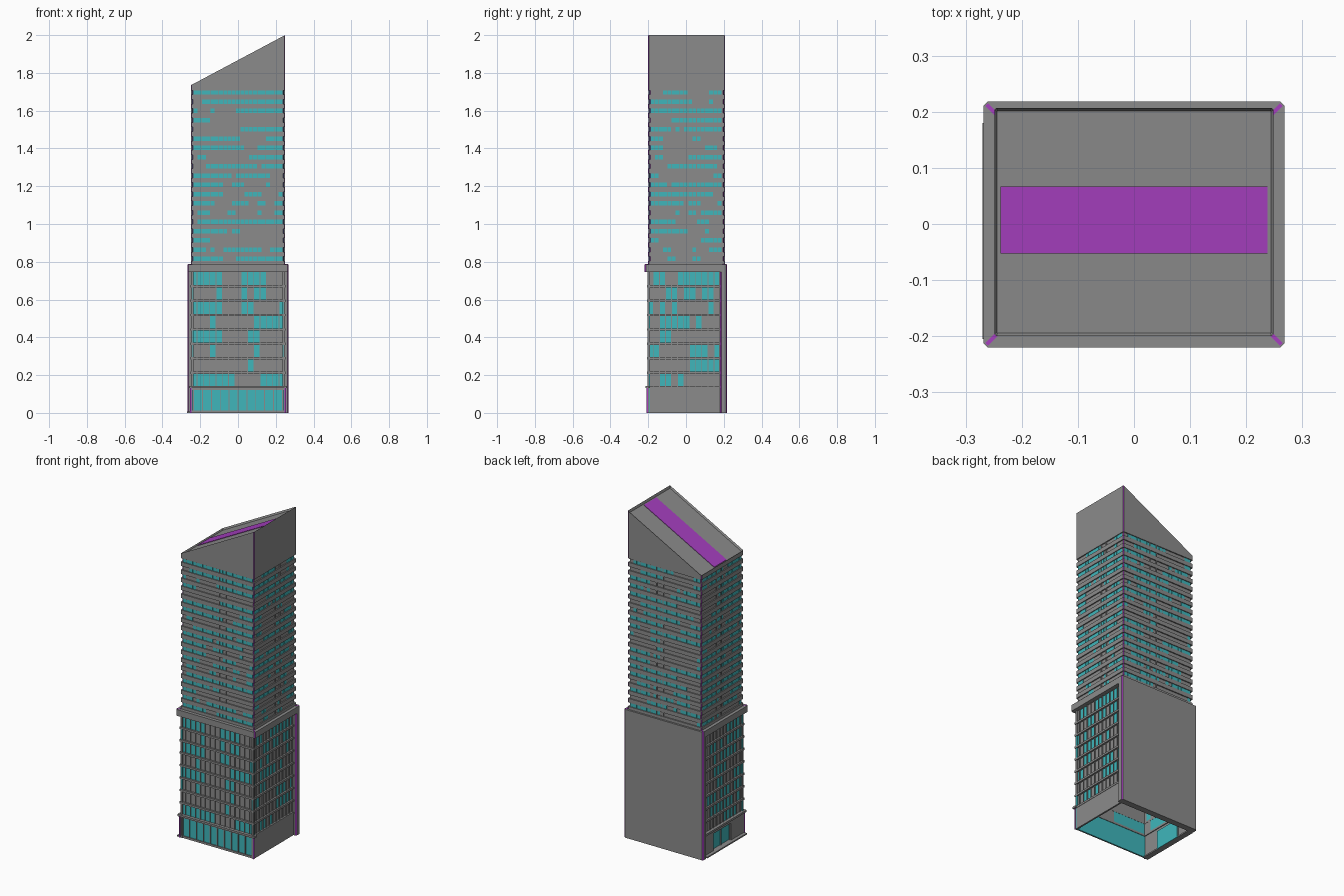
import bpy, bmesh, random

random.seed(7)
cube = bpy.data.objects.get("Cube")
if cube:
    bpy.data.objects.remove(cube, do_unlink=True)

GREY, TEAL, PURPLE = range(3)


def material(name, rgb):
    m = bpy.data.materials.new(name)
    m.use_nodes = True
    m.diffuse_color = (*rgb, 1)
    m.node_tree.nodes["Principled BSDF"].inputs["Base Color"].default_value = (*rgb, 1)
    return m


MATS = [material("concrete grey", (0.26, 0.26, 0.26)),
        material("lit glass teal", (0.05, 0.47, 0.50)),
        material("corner purple", (0.38, 0.05, 0.52))]


def prism(bm, pts, z0, z1, mat=GREY):
    """Extruded outline; diagonal chamfer sides turn purple."""
    low = [bm.verts.new((x, y, z0)) for x, y in pts]
    high = [bm.verts.new((x, y, z1)) for x, y in pts]
    n = len(pts)
    faces = [bm.faces.new(low[::-1]), bm.faces.new(high)]
    for i in range(n):
        j = (i + 1) % n
        f = bm.faces.new((low[i], low[j], high[j], high[i]))
        d = high[j].co - high[i].co
        f.material_index = PURPLE if n == 8 and d.x and d.y else mat
    for f in faces:
        f.material_index = mat
    return faces[1]


def box(bm, x0, x1, y0, y1, z0, z1, mat=GREY, c=0):
    if c:
        pts = [(x0 + c, y0), (x1 - c, y0), (x1, y0 + c), (x1, y1 - c),
               (x1 - c, y1), (x0 + c, y1), (x0, y1 - c), (x0, y0 + c)]
    else:
        pts = [(x0, y0), (x1, y0), (x1, y1), (x0, y1)]
    return prism(bm, pts, z0, z1, mat)


def side_box(bm, side, a, b, inner, outer, z0, z1, mat=GREY):
    """Box on a wall: a..b runs along it, inner..outer goes outward."""
    lo, hi = sorted((inner, outer))
    if side in "front back":
        box(bm, a, b, lo, hi, z0, z1, mat)
    else:
        box(bm, lo, hi, a, b, z0, z1, mat)


def finish(name, bm):
    me = bpy.data.meshes.new(name)
    bm.to_mesh(me)
    bm.free()
    for m in MATS:
        me.materials.append(m)
    ob = bpy.data.objects.new(name, me)
    bpy.context.collection.objects.link(ob)
    return ob


def lit_row(count, chance, keep):
    """Random runs of lit cells."""
    on, row = random.random() < chance, []
    for _ in range(count):
        if random.random() > keep:
            on = random.random() < chance
        row.append(on)
    return row


# Podium window walls: thin panes, mullions
FLOOR, BASE, TOP = 0.0762, 0.137, 0.747
walls = [("front", -0.25, 0.25, -0.205, 1, 15),
         ("left", -0.205, 0.18, 0.25, -1, 12),
         ("right", -0.205, 0.18, -0.25, 1, 12)]
for side, a, b, face, inward, cols in walls:
    bm = bmesh.new()
    w = (b - a) / cols
    back, pane = face + inward * 0.014, face + inward * 0.009
    for r in range(8):
        z = BASE + r * FLOOR
        for c, on in enumerate(lit_row(cols, 0.42, 0.3)):
            side_box(bm, side, a + c * w, a + (c + 1) * w, back, pane,
                     z, z + FLOOR, TEAL if on else GREY)
    for c in range(cols + 1):
        m = min(max(a + c * w, a + 0.003), b - 0.003)
        side_box(bm, side, m - 0.002, m + 0.002, pane, face + inward * 0.004, BASE, TOP)
    finish(side + "_podium_windows", bm)

# Floor ledges around the three open sides
bm = bmesh.new()
for r in range(8):
    z = BASE + r * FLOOR
    o = 0.010 if r == 0 else 0.002
    box(bm, -0.25 - o, 0.25 + o, -0.205 - o, -0.190, z - 0.006, z + 0.006)
    for s in (-1, 1):
        lo, hi = sorted((s * 0.235, s * (0.25 + (o if s < 0 else 0.002))))
        box(bm, lo, hi, -0.205, 0.185, z - 0.006, z + 0.006)
finish("podium_ledges", bm)

# Ground floor: glazed front, plain left wall, right wall with a recessed door
bm = bmesh.new()
box(bm, -0.25, 0.25, -0.197, -0.193, 0.0, 0.132, TEAL)
for z0, z1 in ((0.0, 0.012), (0.122, 0.132)):
    box(bm, -0.25, 0.25, -0.203, -0.197, z0, z1)
for i in range(11):
    x = -0.235 + i * 0.047
    box(bm, x - 0.0025, x + 0.0025, -0.203, -0.197, 0.012, 0.122)
box(bm, 0.24, 0.25, -0.205, 0.18, 0, 0.132)
for y0, y1 in ((-0.205, -0.08), (0.09, 0.18)):
    box(bm, -0.25, -0.24, y0, y1, 0, 0.132)
box(bm, -0.25, -0.24, -0.08, 0.09, 0.112, 0.132)
for s in (-1, 1):
    box(bm, s * 0.25 - 0.003, s * 0.25 + 0.003, -0.208, -0.202, 0, 0.132, PURPLE)
finish("ground_floor_walls", bm)

bm = bmesh.new()
box(bm, -0.236, -0.232, -0.08, 0.09, 0, 0.112, TEAL)
for y in (-0.08, 0.005, 0.09):
    box(bm, -0.242, -0.236, y - 0.003, y + 0.003, 0, 0.112)
box(bm, -0.27, -0.235, -0.205, 0.18, 0, 0.008)
finish("side_entrance", bm)

# Blank rear slab with chamfered corners
bm = bmesh.new()
box(bm, -0.268, 0.268, 0.18, 0.218, 0, 0.785, c=0.007)
finish("rear_slab", bm)

# Cornice with purple mitre strips on top
bm = bmesh.new()
box(bm, -0.268, 0.268, -0.22, 0.217, 0.747, 0.785, c=0.007)
for sx in (-1, 1):
    for sy, yo in ((-1, -0.217), (1, 0.215)):
        x, y, w = sx * 0.265, yo, 0.005
        ix, iy = x - sx * 0.018, y - sy * 0.018
        pts = [(x - sx * w, y), (x, y - sy * w), (ix, iy - sy * w), (ix - sx * w, iy)]
        prism(bm, pts if sx * sy < 0 else pts[::-1], 0.785, 0.787, PURPLE)
bmesh.ops.recalc_face_normals(bm, faces=bm.faces)
finish("cornice", bm)

# Tower core and floor bands
X, Y0, Y1, STEP, DEEP = 0.249, -0.2, 0.207, 0.049, 0.007
bm = bmesh.new()
box(bm, -X + DEEP, X - DEEP, Y0 + DEEP, Y1 - DEEP, 0.78, 1.72, c=0.004)
finish("tower_core", bm)
bm = bmesh.new()
box(bm, -X, X, Y0, Y1, 0.785, 0.803, c=0.004)
for i in range(18):
    z = 0.827 + i * STEP
    box(bm, -X, X, Y0, Y1, z, z + 0.025, c=0.004)
finish("tower_floor_bands", bm)

# Tower lit window plates and slim mullions
sides = [("front", X, Y0 + DEEP, -1, 21), ("back", X, Y1 - DEEP, 1, 21),
         ("left", 0.2, X - DEEP, 1, 17), ("right", 0.2, -X + DEEP, -1, 17)]
for side, half, face, out, cols in sides:
    bm = bmesh.new()
    a, w = -half + 0.012, (2 * half - 0.024) / cols
    for r in range(19):
        z = 0.815 + r * STEP
        for c, on in enumerate(lit_row(cols, 0.66, 0.65)):
            if on:
                side_box(bm, side, a + c * w + 0.001, a + (c + 1) * w - 0.001,
                         face, face + out * 0.002, z - 0.012, z + 0.012, TEAL)
    for c in (cols // 2 + 1, cols // 2 + 3):
        m = a + c * w
        side_box(bm, side, m - 0.002, m + 0.002, face, face + out * 0.006, 0.8, 1.71)
    finish(side + "_tower_windows", bm)


# Wedge crown with a sunken sloping roof
def slope(x):
    return 1.735 + 0.265 * (x + X) / (2 * X)


bm = bmesh.new()
top = box(bm, -X, X, Y0, Y1, 1.708, 1.8, c=0.004)
for v in top.verts:
    v.co.z = slope(v.co.x)
bm.normal_update()
bmesh.ops.inset_region(bm, faces=[top], thickness=0.006)
bmesh.ops.translate(bm, verts=top.verts, vec=(0, 0, -0.012))
finish("sloped_crown", bm)

bm = bmesh.new()
top = box(bm, -0.238, 0.238, -0.053, 0.067, 1.0, 1.1, PURPLE)
for v in bm.verts:
    v.co.z = slope(v.co.x) - (0.009 if v in top.verts[:] else 0.014)
finish("roof_stripe", bm)
